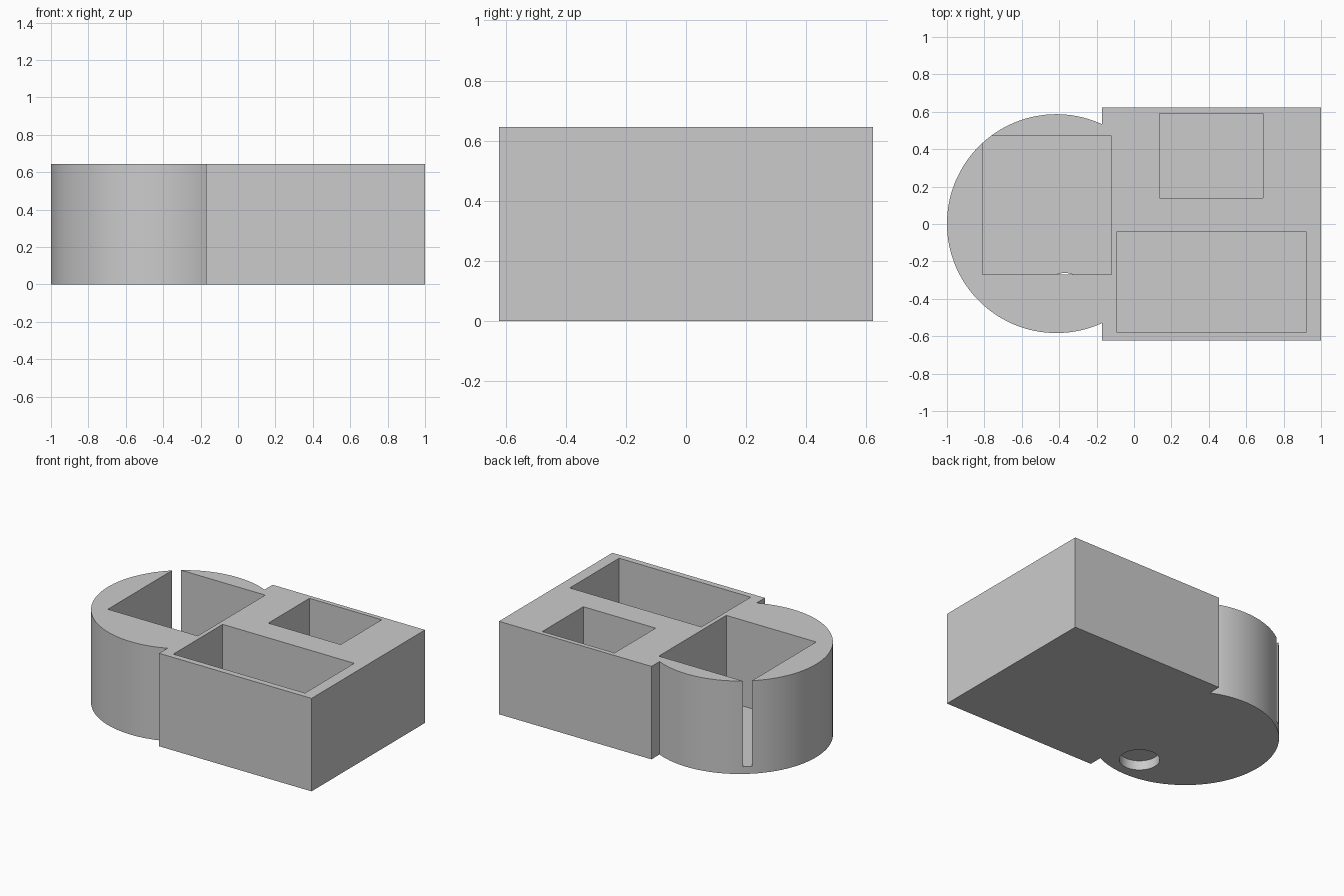
import bpy
import math

if "Cube" in bpy.data.objects:
    bpy.data.objects.remove(bpy.data.objects["Cube"], do_unlink=True)

HEIGHT = 0.645
FLOOR = 0.05

grey = bpy.data.materials.new("plain grey")
grey.use_nodes = True
grey.diffuse_color = (0.6, 0.6, 0.6, 1)
grey.node_tree.nodes["Principled BSDF"].inputs["Base Color"].default_value = (0.6, 0.6, 0.6, 1)


def box(name, x0, x1, y0, y1, z0, z1):
    bpy.ops.mesh.primitive_cube_add(size=1, location=((x0 + x1) / 2, (y0 + y1) / 2, (z0 + z1) / 2))
    obj = bpy.context.object
    obj.name = name
    obj.scale = (x1 - x0, y1 - y0, z1 - z0)
    bpy.ops.object.transform_apply(location=True, rotation=False, scale=True)
    obj.data.materials.append(grey)
    return obj


def cylinder(name, x, y, radius, z0, z1, sides):
    bpy.ops.mesh.primitive_cylinder_add(vertices=sides, radius=radius, depth=z1 - z0,
                                        location=(x, y, (z0 + z1) / 2))
    obj = bpy.context.object
    obj.name = name
    bpy.ops.object.transform_apply(location=True, rotation=False, scale=True)
    obj.data.materials.append(grey)
    return obj


def combine(target, tool, operation):
    """Apply a boolean to the target and remove the tool."""
    tool.hide_render = True
    bpy.context.view_layer.objects.active = target
    mod = target.modifiers.new(operation.lower(), "BOOLEAN")
    mod.operation = operation
    mod.solver = "EXACT"
    mod.object = tool
    bpy.ops.object.modifier_apply(modifier=mod.name)
    bpy.data.objects.remove(tool, do_unlink=True)


# Block with a round end
body = box("organizer_body", -0.17, 1, -0.622, 0.622, 0, HEIGHT)
combine(body, cylinder("round_end", -0.415, 0.002, 0.585, 0, HEIGHT, 128), "UNION")

# Open pockets; the corner of the first one breaks through the round wall
pockets = {
    "round_end_pocket": (-0.81, -0.12, -0.27, 0.47),
    "wide_pocket": (-0.09, 0.92, -0.58, -0.04),
    "small_pocket": (0.135, 0.69, 0.14, 0.59),
}
for name, (x0, x1, y0, y1) in pockets.items():
    combine(body, box(name, x0, x1, y0, y1, FLOOR, HEIGHT + 0.1), "DIFFERENCE")

# Shallow round hole in the underside
combine(body, cylinder("underside_hole", -0.37, -0.388, 0.126, -0.1, 0.065, 48), "DIFFERENCE")

bpy.ops.object.select_all(action="DESELECT")
body.select_set(True)
bpy.context.view_layer.objects.active = body
bpy.ops.object.shade_smooth_by_angle(angle=math.radians(30))
